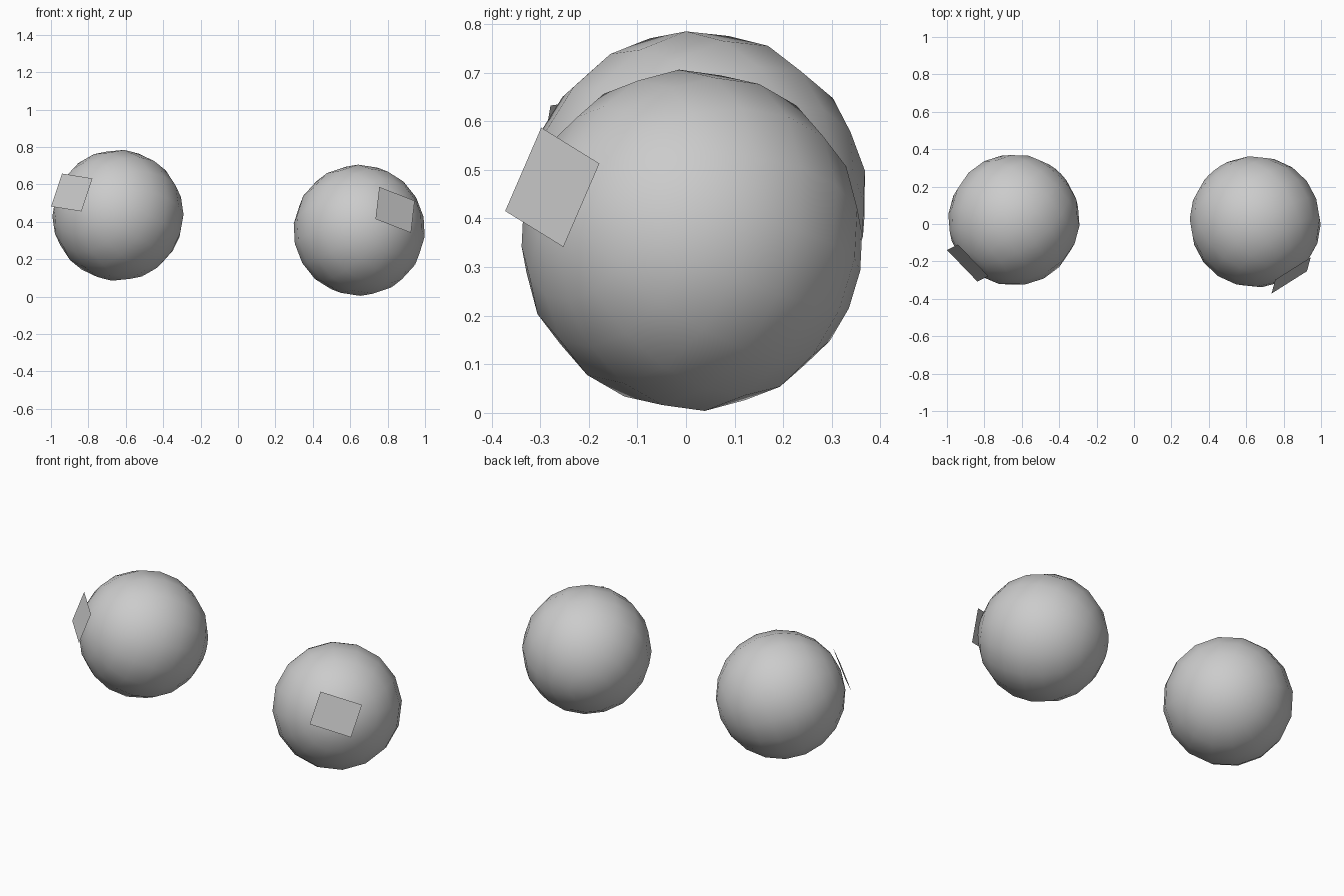
import bpy
from mathutils import Matrix, Vector

cube = bpy.data.objects.get("Cube")
if cube:
    bpy.data.objects.remove(cube, do_unlink=True)

# Single plain grey shared by every part
GREY = (0.6, 0.6, 0.6, 1)
grey = bpy.data.materials.new("plain_grey")
grey.use_nodes = True
grey.diffuse_color = GREY
grey.node_tree.nodes["Principled BSDF"].inputs["Base Color"].default_value = GREY

RADIUS = 0.352
PLATE_HALF = (0.118, 0.094)


def finish(name, matrix):
    obj = bpy.context.object
    obj.name = name
    obj.data.materials.append(grey)
    obj.matrix_world = matrix
    return obj


def eye(side, ball_centre, plate_centre, across, up):
    # Local frame: x across the plate, y up the plate, z out along the gaze
    x = Vector(across).normalized()
    z = x.cross(Vector(up)).normalized()
    y = z.cross(x)
    turn = Matrix((x, y, z)).transposed().to_4x4()

    # Eyeball with its pole along the gaze
    bpy.ops.mesh.primitive_uv_sphere_add(segments=16, ring_count=10, radius=RADIUS)
    bpy.ops.object.shade_smooth()
    finish(side + "_eyeball", Matrix.Translation(ball_centre) @ turn)

    # Flat rectangular pupil plate just off the surface
    bpy.ops.mesh.primitive_plane_add(size=2)
    size = Matrix.Diagonal((*PLATE_HALF, 1, 1))
    finish(side + "_pupil_plate", Matrix.Translation(plate_centre) @ turn @ size)


eye("left", (0.648, 0.012, 0.355), (0.84, -0.275, 0.464),
    (0.095, 0.06, -0.037), (0.01, 0.0375, 0.087))
eye("right", (-0.642, 0.022, 0.435), (-0.889, -0.209, 0.557),
    (0.081, -0.084, -0.013), (0.029, 0.014, 0.086))
